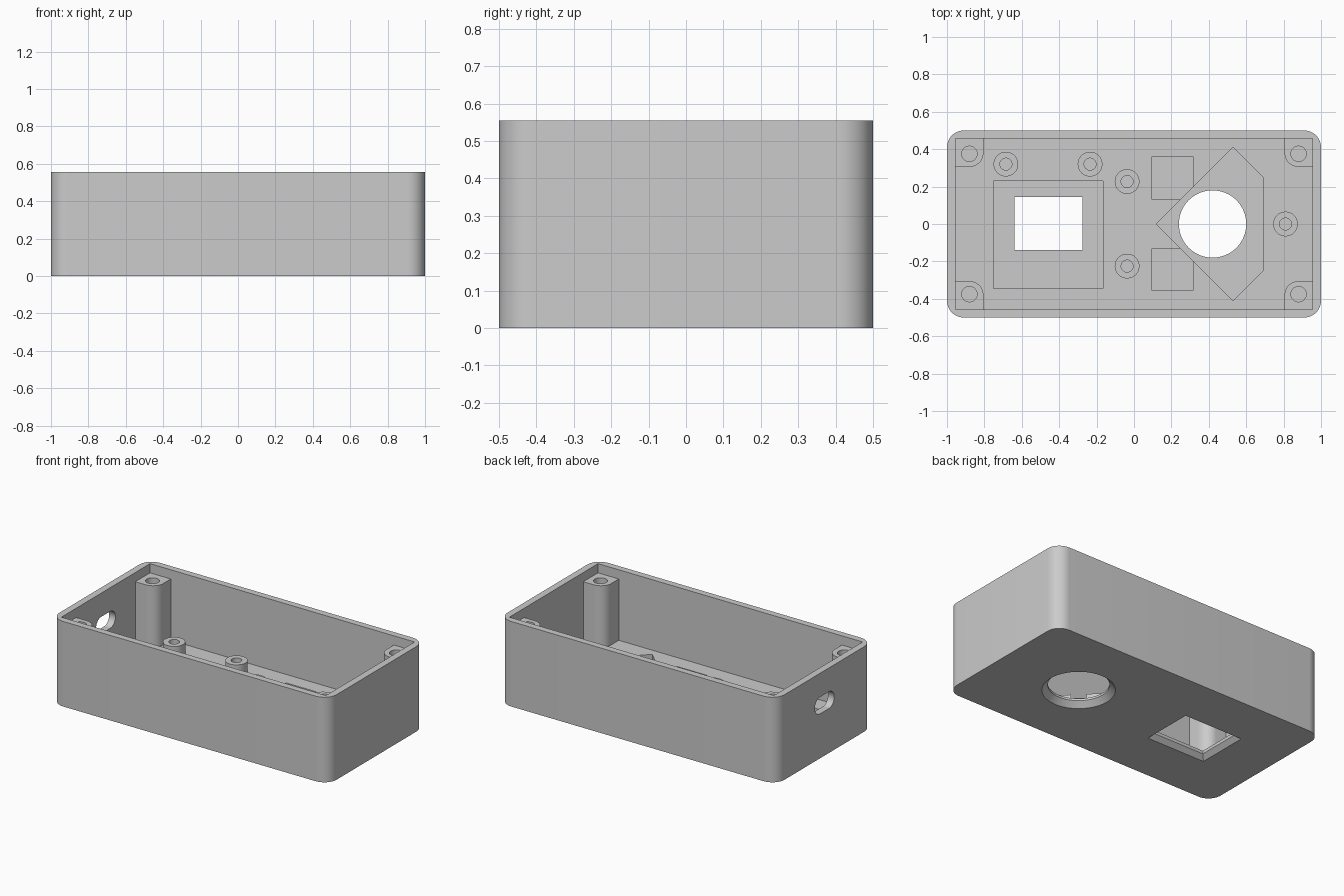
import bpy, bmesh
from math import cos, sin, pi, radians
from mathutils import Matrix

cube = bpy.data.objects.get("Cube")
if cube:
    bpy.data.objects.remove(cube)

grey = bpy.data.materials.new("light grey plastic")
grey.use_nodes = True
colour = (0.6, 0.6, 0.6, 1)
grey.diffuse_color = colour
grey.node_tree.nodes["Principled BSDF"].inputs["Base Color"].default_value = colour

HEIGHT, FLOOR, POCKET = 0.555, 0.095, 0.048


def circle(x, y, r, n=48):
    return [(x + r * cos(2 * pi * i / n), y + r * sin(2 * pi * i / n)) for i in range(n)]


def rect(x0, x1, y0, y1):
    return [(x0, y0), (x1, y0), (x1, y1), (x0, y1)]


def arc(x, y, r, start, n=12):
    return [(x + r * cos(start + pi / 2 * i / n), y + r * sin(start + pi / 2 * i / n))
            for i in range(n + 1)]


def rounded_rect(hx, hy, r):
    a, b = hx - r, hy - r
    return (arc(a, b, r, 0) + arc(-a, b, r, pi / 2)
            + arc(-a, -b, r, pi) + arc(a, -b, r, 1.5 * pi))


def prism(name, low, z0, z1, high=None):
    """Solid between a lower outline and an upper outline."""
    bm = bmesh.new()
    bottom = [bm.verts.new((x, y, z0)) for x, y in low]
    top = [bm.verts.new((x, y, z1)) for x, y in (high or low)]
    bm.faces.new(bottom)
    bm.faces.new(top)
    for i in range(len(bottom)):
        j = (i + 1) % len(bottom)
        bm.faces.new((bottom[i], bottom[j], top[j], top[i]))
    bmesh.ops.recalc_face_normals(bm, faces=bm.faces)
    mesh = bpy.data.meshes.new(name)
    bm.to_mesh(mesh)
    bm.free()
    mesh.materials.append(grey)
    obj = bpy.data.objects.new(name, mesh)
    bpy.context.collection.objects.link(obj)
    return obj


def cut(obj, cutter):
    """Subtract the cutter, bake the result and discard the cutter."""
    cutter.hide_render = True
    mod = obj.modifiers.new("cut", "BOOLEAN")
    mod.operation, mod.solver, mod.object = "DIFFERENCE", "EXACT", cutter
    graph = bpy.context.evaluated_depsgraph_get()
    mesh = bpy.data.meshes.new_from_object(obj.evaluated_get(graph))
    obj.modifiers.clear()
    obj.data = mesh
    bpy.data.objects.remove(cutter)


# Outer case with an open top
case = prism("case", rounded_rect(1, 0.5, 0.09), 0, HEIGHT)
cut(case, prism("cavity", rect(-0.955, 0.955, -0.457, 0.457), FLOOR, 1))

# Shallow component pockets, then the two deeper board pockets
for y0, y1 in ((0.13, 0.36), (-0.355, -0.13)):
    cut(case, prism("square_pocket", rect(0.095, 0.315, y0, y1), 0.07, 0.3))
pentagon = [(0.12, 0), (0.53, -0.41), (0.69, -0.25), (0.69, 0.25), (0.53, 0.41)]
cut(case, prism("pentagon_pocket", pentagon, POCKET, 0.31))
cut(case, prism("screen_pocket", rect(-0.75, -0.165, -0.345, 0.23), POCKET, 0.3))


# Openings through the floor, bevelled on the underside
def window(grow):
    return rect(-0.64 - grow, -0.275 + grow, -0.14 - grow, 0.145 + grow)


def lens(grow):
    return circle(0.42, 0, 0.18 + grow, 64)


for outline, bevel in ((window, 0.028), (lens, 0.034)):
    cut(case, prism("opening", outline(0), -0.1, 0.2))
    cut(case, prism("bevel", outline(bevel + 0.01), -0.01, bevel + 0.01, outline(-0.01)))

# Cable slot in the right end wall
slot = prism("slot", rounded_rect(0.055, 0.1, 0.0549), -0.1, 0.1)
slot.data.transform(Matrix.Translation((-1, 0, 0.345)) @ Matrix.Rotation(pi / 2, 4, "Y"))
cut(case, slot)

parts = [case]

# Corner screw posts, rounded toward the middle
for sx, side in ((1, "left"), (-1, "right")):
    for sy, end in ((1, "back"), (-1, "front")):
        outline = [(0.96, 0.462), (0.805, 0.462)] + arc(0.88, 0.38, 0.075, pi) + [(0.96, 0.305)]
        post = prism(f"{end}_{side}_post", [(x * sx, y * sy) for x, y in outline], 0.06, 0.495)
        cut(post, prism("screw_hole", circle(0.88 * sx, 0.375 * sy, 0.041), 0.2, 0.6))
        parts.append(post)

# Small board standoffs
for name, spots, top in (("screen_standoff", ((-0.685, 0.32), (-0.235, 0.32)), 0.17),
                         ("sensor_standoff", ((-0.037, 0.227), (-0.037, -0.225), (0.81, 0)), 0.135)):
    for x, y in spots:
        standoff = prism(name, circle(x, y, 0.066), 0.06, top)
        cut(standoff, prism("screw_hole", circle(x, y, 0.032, 32), 0.08, 0.3))
        parts.append(standoff)

bpy.ops.object.select_all(action="DESELECT")
for part in parts:
    part.select_set(True)
bpy.context.view_layer.objects.active = case
bpy.ops.object.shade_smooth_by_angle(angle=radians(30))
